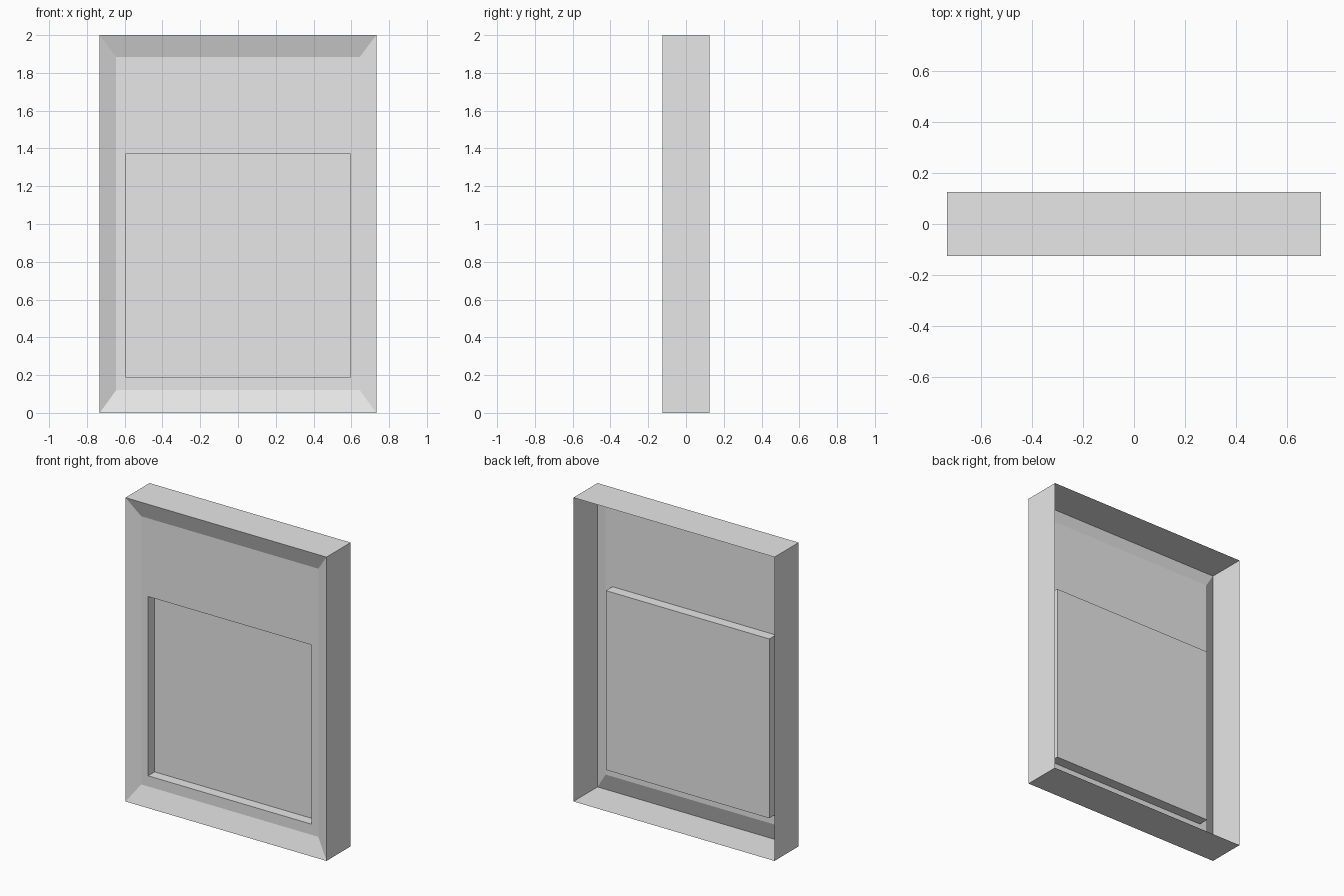
import bpy
import bmesh

cube = bpy.data.objects.get("Cube")
if cube:
    bpy.data.objects.remove(cube, do_unlink=True)

# One plain grey for every part
grey = bpy.data.materials.new("light_grey")
grey.use_nodes = True
colour = (0.8, 0.8, 0.8, 1.0)
grey.diffuse_color = colour
grey.node_tree.nodes["Principled BSDF"].inputs["Base Color"].default_value = colour


def rect(half_width, bottom, top, y):
    """Corners of an upright rectangle, anticlockwise from the front."""
    return [(-half_width, y, bottom), (half_width, y, bottom),
            (half_width, y, top), (-half_width, y, top)]


def sheet(name, rings, closed=False):
    """Single-sided sheet through nested rectangles, optionally capped."""
    bm = bmesh.new()
    loops = [[bm.verts.new(p) for p in ring] for ring in rings]
    for outer, inner in zip(loops, loops[1:]):
        for i in range(4):
            j = (i + 1) % 4
            bm.faces.new((outer[i], outer[j], inner[j], inner[i]))
    if closed:
        bm.faces.new(loops[-1])
    mesh = bpy.data.meshes.new(name)
    bm.to_mesh(mesh)
    bm.free()
    mesh.materials.append(grey)
    obj = bpy.data.objects.new(name, mesh)
    bpy.context.collection.objects.link(obj)
    return obj


back_edge = rect(0.732, 0, 2, 0.125)
front_edge = rect(0.732, 0, 2, -0.125)
bevel_edge = rect(0.645, 0.12, 1.885, -0.085)
pocket_mouth = rect(0.595, 0.19, 1.37, -0.085)
pocket_floor = rect(0.595, 0.19, 1.37, -0.017)

# Outer walls, open at the back
sheet("side_walls", [back_edge, front_edge])
# Sloped border and flat front around the opening
sheet("front_panel", [front_edge, bevel_edge, pocket_mouth])
# Rectangular recess, seen as a raised box from behind
sheet("recessed_pocket", [pocket_mouth, pocket_floor], closed=True)
